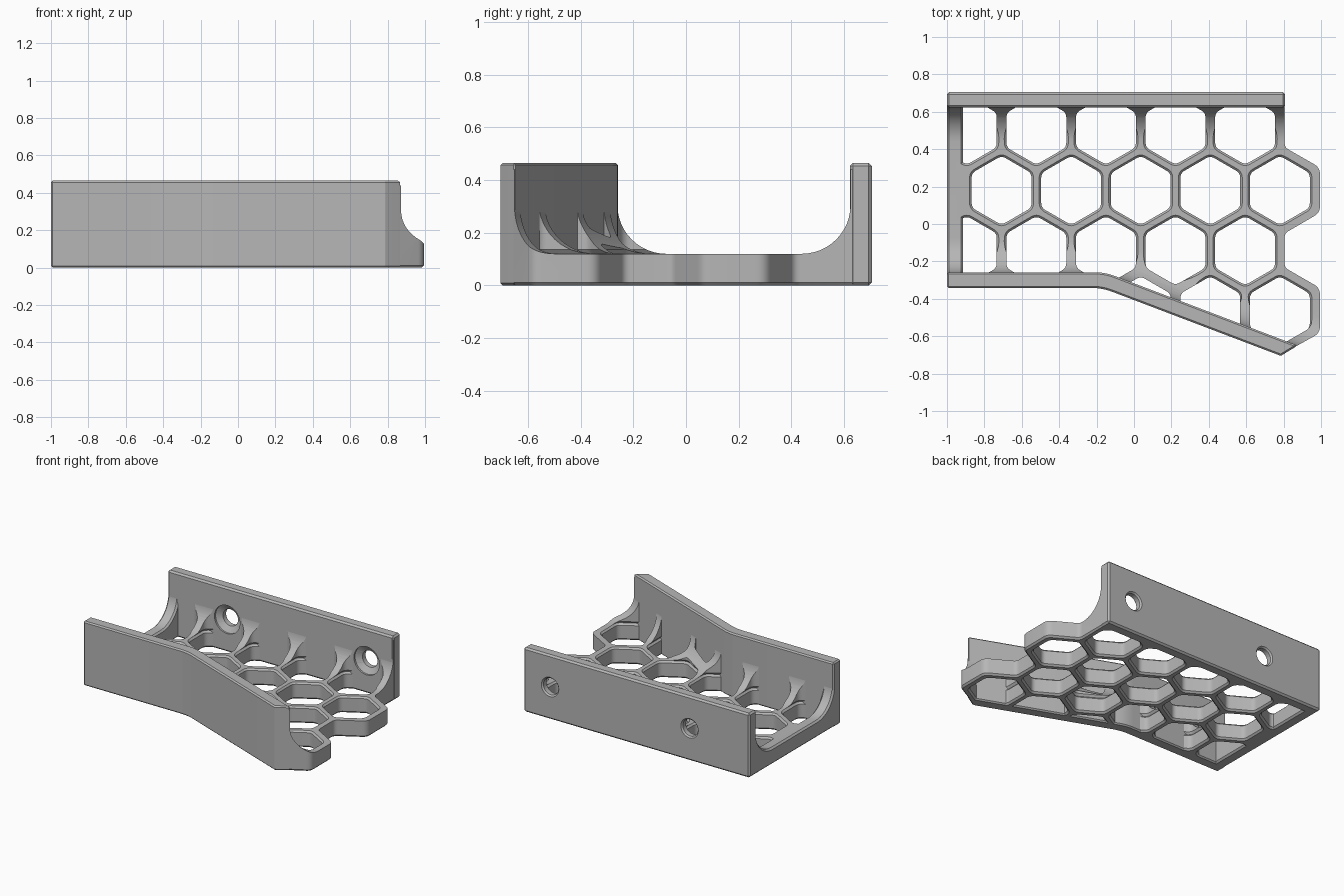
import bpy, bmesh, math
from mathutils import Vector

cube = bpy.data.objects.get("Cube")
if cube:
    bpy.data.objects.remove(cube, do_unlink=True)

FLOOR, WALL_TOP, FILLET, CHAMFER = 0.12, 0.465, 0.185, 0.012
PITCH = 0.372                      # spacing of the honeycomb cells
ROW = PITCH * math.sqrt(3) / 2
BACK_IN, BACK_OUT = 0.622, 0.705

grey = bpy.data.materials.new("light grey")
grey.use_nodes = True
grey.diffuse_color = (0.47, 0.47, 0.47, 1)
grey.node_tree.nodes["Principled BSDF"].inputs["Base Color"].default_value = grey.diffuse_color


def corner(a, b, c, r, n=6):
    """Rounded corner at b between a and c."""
    a, b, c = Vector(a[:2]), Vector(b[:2]), Vector(c[:2])
    u, v = a - b, c - b
    if r == 0:
        return [b]
    half = (math.pi - u.angle(v)) / 2
    t = min(r * math.tan(half), 0.45 * u.length, 0.45 * v.length)
    p, q = b + u.normalized() * t, b + v.normalized() * t
    return [p.lerp(b, i / n).lerp(b.lerp(q, i / n), i / n) for i in range(n + 1)]


def rounded(points):
    """Closed outline from (x, y, radius) corners."""
    out = []
    for i, p in enumerate(points):
        out += corner(points[i - 1], p, points[(i + 1) % len(points)], p[2])
    return out


def loft(bm, rings):
    """Skin a list of equal closed rings and cap the ends."""
    vs = [[bm.verts.new(p) for p in ring] for ring in rings]
    n = len(vs[0])
    for a, b in zip(vs, vs[1:]):
        for i in range(n):
            j = (i + 1) % n
            bm.faces.new((a[i], a[j], b[j], b[i]))
    bm.faces.new(vs[0][::-1])
    bm.faces.new(vs[-1])


def prism(bm, outline, levels):
    """Stack a counter-clockwise outline at (z, outward offset) levels."""
    n = len(outline)
    normals = []
    for i in range(n):
        d = (outline[i] - outline[i - 1]).normalized() + (outline[(i + 1) % n] - outline[i]).normalized()
        normals.append(Vector((d.y, -d.x)).normalized())
    loft(bm, [[(*(p + m * o), z) for p, m in zip(outline, normals)] for z, o in levels])


def make(name, bm):
    bmesh.ops.recalc_face_normals(bm, faces=bm.faces[:])
    mesh = bpy.data.meshes.new(name)
    bm.to_mesh(mesh)
    bm.free()
    mesh.materials.append(grey)
    ob = bpy.data.objects.new(name, mesh)
    bpy.context.scene.collection.objects.link(ob)
    return ob


def cut(ob, cutter):
    m = ob.modifiers.new("cut", 'BOOLEAN')
    m.operation, m.solver, m.object = 'DIFFERENCE', 'EXACT', cutter


def bevel(ob):
    m = ob.modifiers.new("chamfer", 'BEVEL')
    m.width, m.segments = CHAMFER, 1
    m.limit_method, m.angle_limit = 'ANGLE', math.radians(50)


# front wall centre bend and slope
kink_out, kink_in = (-0.17, -0.342), (-0.155, -0.258)
tip_out, tip_in = (0.785, -0.705), (0.875, -0.65)

# channel cutter: open trough with filleted sides that follow both walls
far = Vector(kink_in) + (Vector(tip_in) - Vector(kink_in)) * 1.4
path = [Vector((-1.3, kink_in[1]))] + corner((-1, kink_in[1]), kink_in, tip_in, 0.3) + [far]
profile = [(0, 0.6)]
for k in range(13):
    t = math.pi / 2 * k / 12
    profile.append((FILLET * (1 - math.cos(t)), FLOOR + FILLET * (1 - math.sin(t))))
rings = []
for i, p in enumerate(path):
    d = (path[min(i + 1, len(path) - 1)] - path[max(i - 1, 0)]).normalized()
    if i in (1, len(path) - 2):
        d = ((path[1] - path[0]) if i == 1 else (path[-1] - path[-2])).normalized()
    side = Vector((-d.y, d.x))
    front = [(*(p + side * (o - 0.002)), z) for o, z in profile]
    back = [(p.x, BACK_IN + 0.002 - o, z) for o, z in reversed(profile)]
    rings.append(front + back)
bm = bmesh.new()
loft(bm, rings)
channel = make("channel_cutter", bm)

# cell cutter: rounded hexagons with flared mouths
bm = bmesh.new()
radius = 0.16 / math.cos(math.pi / 6)
for row in range(4):
    y = 0.502 - row * ROW
    for col in range(5):
        if row == 3 and col < 2:
            continue
        x = 0.78 - (4 - col) * PITCH - (PITCH / 2 if row % 2 == 0 else 0)
        hexagon = [(x + radius * math.sin(-k * math.pi / 3), y + radius * math.cos(k * math.pi / 3), 0.045)
                   for k in range(6)]
        prism(bm, rounded(hexagon), [(-0.01, CHAMFER + 0.01), (CHAMFER, 0), (FLOOR - CHAMFER, 0),
                                     (FLOOR + 0.001, CHAMFER), (FLOOR + 0.016, 0), (0.6, 0)])
cells = make("cell_cutter", bm)

# screw hole cutter: countersunk from inside
bm = bmesh.new()
for x in (-0.522, 0.594):
    loft(bm, [[(x + r * math.cos(a), y, 0.235 + r * math.sin(a))
               for a in (2 * math.pi * k / 32 for k in range(32))]
              for y, r in ((0.58, 0.102), (0.635, 0.102), (0.66, 0.06), (0.695, 0.06), (0.715, 0.08))])
holes = make("screw_hole_cutter", bm)

# honeycomb floor with ribs that curve up the walls
outline = [(-0.95, -0.30, 0), (-0.17, -0.30, 0), (0.83, -0.674, 0), (0.994, -0.583, 0.06),
           (0.994, -0.342, 0.06), (0.805, -0.233, 0.04), (0.805, -0.05, 0.04), (0.994, 0.06, 0.06),
           (0.994, 0.302, 0.06), (0.805, 0.41, 0.04), (0.805, 0.66, 0), (-0.95, 0.66, 0)]
bm = bmesh.new()
prism(bm, rounded(outline), [(0, -CHAMFER), (CHAMFER, 0), (0.44, 0)])
floor = make("honeycomb_floor", bm)
for c in (channel, cells, holes):
    cut(floor, c)

# solid rim on the right end
bm = bmesh.new()
prism(bm, [Vector(p) for p in ((-1, -0.3), (-0.914, -0.3), (-0.914, 0.66), (-1, 0.66))], [(0, 0), (0.44, 0)])
rim = make("end_rim", bm)
cut(rim, channel)
bevel(rim)

# back wall with two screw holes
bm = bmesh.new()
prism(bm, [Vector(p) for p in ((-1, BACK_IN), (0.808, BACK_IN), (0.808, BACK_OUT), (-1, BACK_OUT))],
      [(0, 0), (WALL_TOP, 0)])
back_wall = make("back_wall", bm)
bevel(back_wall)
cut(back_wall, holes)

# bent front wall
bm = bmesh.new()
prism(bm, rounded([(-1, kink_out[1], 0), (*kink_out, 0.3), (*tip_out, 0.01), (*tip_in, 0),
                   (*kink_in, 0.3), (-1, kink_in[1], 0)]), [(0, 0), (WALL_TOP, 0)])
front_wall = make("front_wall", bm)
bevel(front_wall)

# bake the modifiers, drop the cutters and smooth the curved faces
parts = [floor, rim, back_wall, front_wall]
bpy.context.view_layer.update()
graph = bpy.context.evaluated_depsgraph_get()
baked = [bpy.data.meshes.new_from_object(ob.evaluated_get(graph)) for ob in parts]
for ob, mesh in zip(parts, baked):
    ob.modifiers.clear()
    ob.data = mesh
for c in (channel, cells, holes):
    bpy.data.objects.remove(c, do_unlink=True)
for ob in bpy.context.scene.objects:
    ob.select_set(ob in parts)
bpy.context.view_layer.objects.active = floor
bpy.ops.object.shade_smooth_by_angle(angle=math.radians(30))
